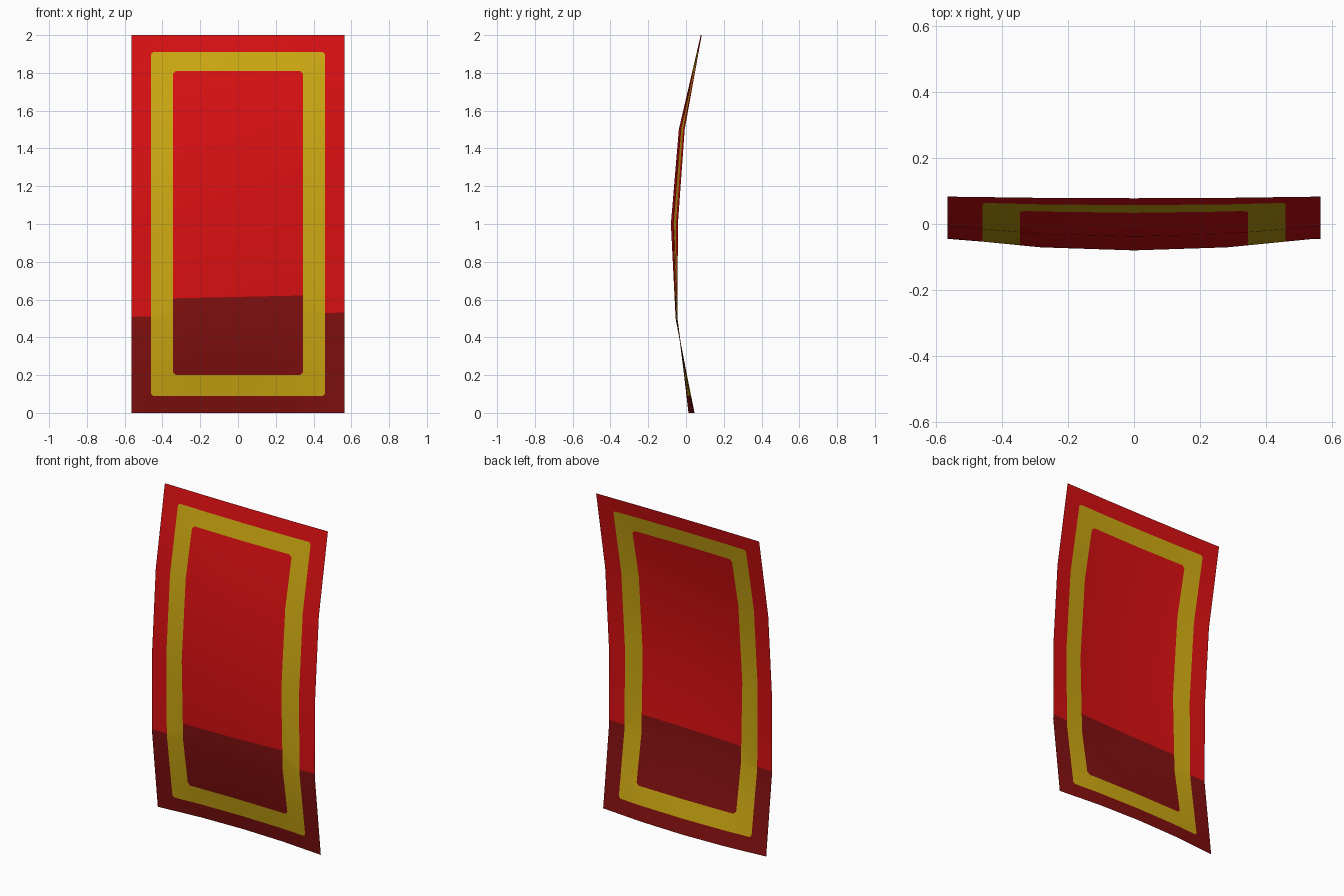
import bpy, bmesh
from mathutils import Vector

if "Cube" in bpy.data.objects:
    bpy.data.objects.remove(bpy.data.objects["Cube"])

HALF_W = 0.565
# per 0.5 of height: y at the centre line, y at the side edges
CENTRE = [0.045, -0.055, -0.08, -0.038, 0.078]
EDGE = [0.013, -0.045, -0.043, -0.007, 0.083]
OUTER = (0.46, 0.09, 1.91)    # gold border: half width, bottom, top
INNER = (0.345, 0.20, 1.81)


def lerp(a, b, t):
    return a + (b - a) * t


def depth(x, z):
    """Billowing cloth: faceted in four rows and four columns."""
    r = min(int(z / 0.5), 3)
    t = z / 0.5 - r
    c, e = lerp(CENTRE[r], CENTRE[r + 1], t), lerp(EDGE[r], EDGE[r + 1], t)
    u = abs(x) / HALF_W
    f = u * 0.5 if u < 0.5 else 0.25 + (u - 0.5) * 1.5
    return lerp(c, e, f)


def inside(x, z, box, chamfer):
    w, lo, hi = box
    dx, dz = w - abs(x), min(z - lo, hi - z)
    return dx > 0 and dz > 0 and dx + dz > chamfer


def material(name, rgb):
    m = bpy.data.materials.new(name)
    m.diffuse_color = (*rgb, 1)
    m.use_nodes = True
    m.node_tree.nodes["Principled BSDF"].inputs["Base Color"].default_value = m.diffuse_color
    return m


bm = bmesh.new()


def cut(point, normal, rule=lambda c: True):
    faces = [f for f in bm.faces if rule(f.calc_center_median())]
    geom = set(faces)
    for f in faces:
        geom.update(f.edges)
        geom.update(f.verts)
    bmesh.ops.bisect_plane(bm, geom=list(geom), dist=1e-5,
                           plane_co=point, plane_no=Vector(normal).normalized())


# flat cloth grid
xs = [HALF_W * (i / 2 - 1) for i in range(5)]
grid = [[bm.verts.new((x, 0, j * 0.5)) for x in xs] for j in range(5)]
for j in range(4):
    for i in range(4):
        bm.faces.new((grid[j][i], grid[j][i + 1], grid[j + 1][i + 1], grid[j + 1][i]))

# border lines, then clipped corners
for w, lo, hi in (OUTER, INNER):
    for s in (-1, 1):
        cut((s * w, 0, 0), (1, 0, 0))
    for z in (lo, hi):
        cut((0, 0, z), (0, 0, 1))
for (w, lo, hi), k in ((OUTER, 0.012), (INNER, 0.016)):
    for s in (-1, 1):
        for z, d in ((lo, 1), (hi, -1)):
            cut((s * (w - k), 0, z), (s, 0, -d),
                lambda c: inside(c.x, c.z, (w, lo, hi), 0)
                and (c.x * s > 0) and abs(c.z - z) < 0.35)

# slightly slanted start of the dark hem
cut((0, 0, 0.614), (-0.022, 0, 1), lambda c: inside(c.x, c.z, INNER, 0))
cut((0, 0, 0.52), (-0.02, 0, 1), lambda c: abs(c.x) > OUTER[0])

# colours by region
for f in bm.faces:
    c = f.calc_center_median()
    if inside(c.x, c.z, INNER, 0.016):
        f.material_index = 1 if c.z < 0.614 + 0.022 * c.x else 0
    elif inside(c.x, c.z, OUTER, 0.012):
        f.material_index = 2
    else:
        f.material_index = 1 if c.z < 0.52 + 0.02 * c.x else 0
    f.smooth = True

# billow the cloth
for v in bm.verts:
    v.co.y = depth(v.co.x, v.co.z)

mesh = bpy.data.meshes.new("banner_cloth")
bm.to_mesh(mesh)
bm.free()
for name, rgb in (("red", (0.70, 0.005, 0.006)), ("dark red", (0.23, 0.005, 0.005)),
                  ("gold", (0.62, 0.40, 0.006))):
    mesh.materials.append(material(name, rgb))
bpy.context.collection.objects.link(bpy.data.objects.new("banner_cloth", mesh))
